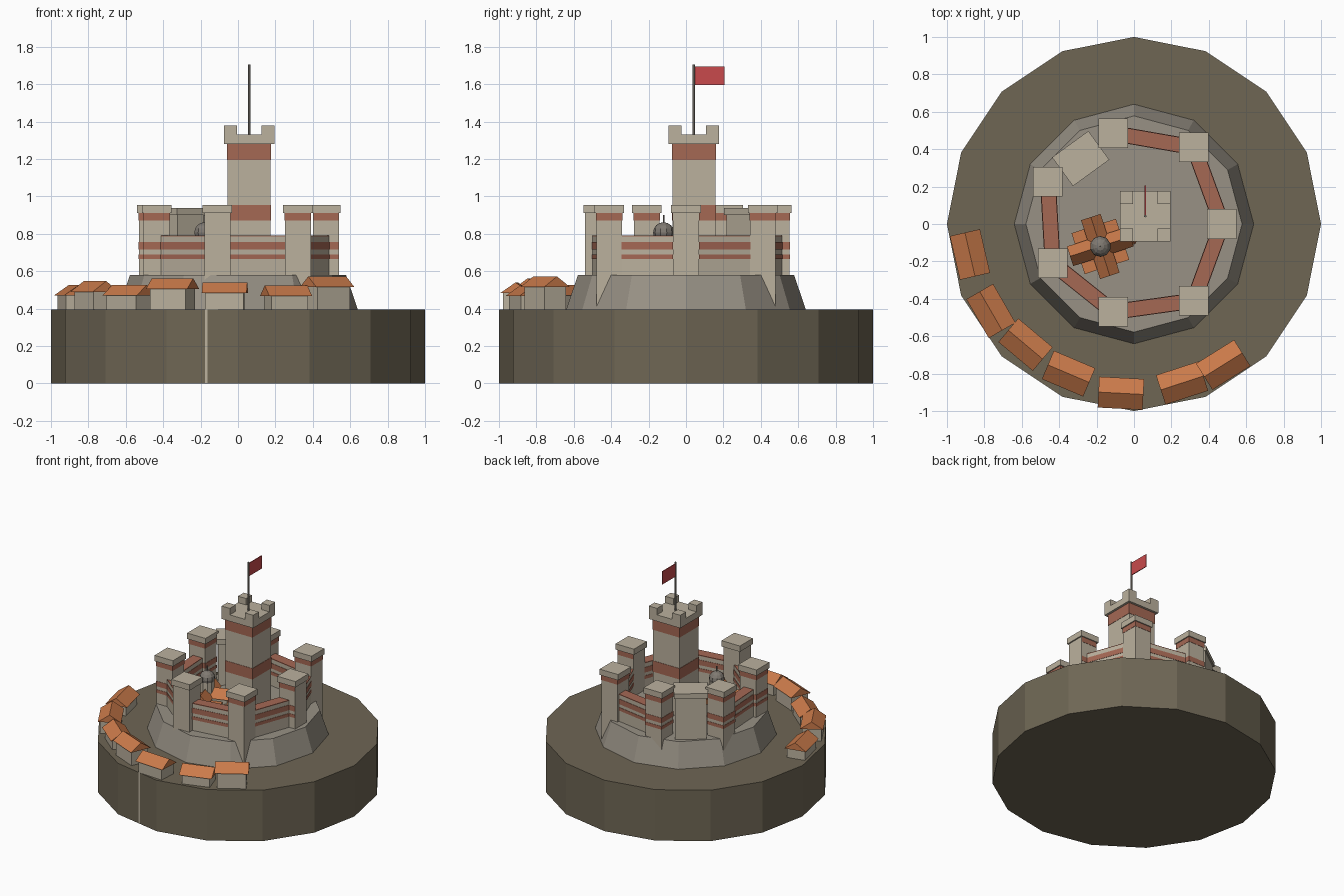
import bpy, bmesh, math
from mathutils import Matrix, Vector

old = bpy.data.objects.get("Cube")
if old:
    bpy.data.objects.remove(old, do_unlink=True)


def material(name, rgb):
    col = [((c / 255 + 0.055) / 1.055) ** 2.4 for c in rgb] + [1]
    m = bpy.data.materials.new(name)
    m.use_nodes = True
    m.diffuse_color = col
    m.node_tree.nodes["Principled BSDF"].inputs["Base Color"].default_value = col
    return m


EARTH = material("earth", (110, 102, 84))
STONE = material("pale_stone", (187, 177, 158))
ROCK = material("grey_rock", (152, 145, 133))
BRICK = material("red_brick", (165, 104, 84))
TILE = material("orange_tile", (202, 122, 74))
FLAG = material("red_cloth", (200, 74, 76))
LEAD = material("grey_lead", (128, 122, 114))


def finish(name, bm, mat):
    bmesh.ops.recalc_face_normals(bm, faces=bm.faces)
    me = bpy.data.meshes.new(name)
    bm.to_mesh(me)
    bm.free()
    me.materials.append(mat)
    ob = bpy.data.objects.new(name, me)
    bpy.context.collection.objects.link(ob)
    return ob


def box(name, x, y, z0, z1, sx, sy, mat, angle=0):
    bm = bmesh.new()
    bmesh.ops.create_cube(bm, size=1)
    place = Matrix.Translation((x, y, (z0 + z1) / 2)) @ Matrix.Rotation(angle, 4, 'Z')
    bm.transform(place @ Matrix.Diagonal((sx, sy, z1 - z0, 1)))
    return finish(name, bm, mat)


def cone(name, x, y, z0, z1, r0, r1, sides, mat):
    bm = bmesh.new()
    bmesh.ops.create_cone(bm, cap_ends=True, segments=sides, radius1=r0, radius2=r1, depth=z1 - z0)
    bm.transform(Matrix.Translation((x, y, (z0 + z1) / 2)))
    return finish(name, bm, mat)


def gable(name, x, y, eave, ridge, length, width, mat, angle):
    # triangular prism with the ridge along its length
    bm = bmesh.new()
    a, b = length / 2, width / 2
    ends = [[bm.verts.new((s * a, t * b, h)) for t, h in ((-1, eave), (1, eave), (0, ridge))]
            for s in (-1, 1)]
    for e in ends:
        bm.faces.new(e)
    for i in range(3):
        j = (i + 1) % 3
        bm.faces.new((ends[0][i], ends[0][j], ends[1][j], ends[1][i]))
    bm.transform(Matrix.Translation((x, y, 0)) @ Matrix.Rotation(angle, 4, 'Z'))
    return finish(name, bm, mat)


# Ground and sloped castle mound
cone("ground", 0, 0, 0, 0.395, 1, 1, 16, EARTH)
cone("castle_mound", 0, 0, 0.39, 0.58, 0.642, 0.578, 12, ROCK)

# Ring of towers; brick courses show on chosen faces
LOW = [(0.665, 0.69), (0.715, 0.755)]
TOP = [(0.87, 0.91)]
towers = [(0.47, 0), (0.32, 0.41), (-0.11, 0.485), (-0.46, 0.225),
          (-0.435, -0.21), (-0.11, -0.47), (0.32, -0.41)]
W = 0.138
for i, (x, y) in enumerate(towers):
    box("tower_body", x, y, 0.39, 0.91, W, W, STONE)
    box("tower_cap", x, y, 0.91, 0.955, 0.158, 0.158, STONE)
    courses = [] if i == 5 else TOP + (LOW if i in (0, 2, 3, 4) else [])
    for z0, z1 in courses:
        box("tower_course", x, y, z0, z1, W + (-0.004 if i == 0 else 0.004), W + 0.004, BRICK)

# Curtain walls between towers, leaving the gate side open
for i in range(7):
    if i == 2:
        continue
    a, b = Vector(towers[i]), Vector(towers[(i + 1) % 7])
    c, d = (a + b) / 2, b - a
    ang = math.atan2(d.y, d.x)
    box("curtain_wall", c.x, c.y, 0.5, 0.785, d.length, 0.08, STONE, ang)
    box("wall_walk", c.x, c.y, 0.785, 0.791, d.length, 0.08, BRICK, ang)
    for z0, z1 in LOW:
        box("wall_course", c.x, c.y, z0, z1, d.length, 0.085, BRICK, ang)

# Gatehouse
g = math.radians(36)
box("gatehouse_body", -0.285, 0.35, 0.4, 0.9, 0.22, 0.17, STONE, g)
box("gatehouse_cap", -0.285, 0.35, 0.9, 0.938, 0.24, 0.19, STONE, g)

# Keep with corner merlons
kx, ky = 0.06, 0.042
box("keep_body", kx, ky, 0.57, 1.28, 0.23, 0.23, STONE)
for z0, z1 in ((0.87, 0.955), (1.195, 1.28)):
    box("keep_course", kx, ky, z0, z1, 0.235, 0.235, BRICK)
box("keep_cap", kx, ky, 1.28, 1.33, 0.27, 0.27, STONE)
for sx in (-1, 1):
    for sy in (-1, 1):
        box("keep_merlon", kx + sx * 0.1, ky + sy * 0.1, 1.33, 1.38, 0.07, 0.07, STONE)
cone("flag_pole", kx, ky, 1.33, 1.705, 0.007, 0.007, 6, LEAD)
box("flag", kx, ky + 0.082, 1.595, 1.695, 0.006, 0.164, FLAG)

# Domed church inside the walls
cx, cy, ca = -0.18, -0.12, math.radians(18)
turn = Matrix.Rotation(ca, 2)
for name, length, width, extra in (("nave", 0.34, 0.11, 0), ("transept", 0.33, 0.11, math.pi / 2)):
    box(name, cx, cy, 0.57, 0.68, length - 0.02, width - 0.02, STONE, ca + extra)
    gable(name + "_roof", cx, cy, 0.675, 0.74, length, width, TILE, ca + extra)
for sx in (-1, 1):
    for sy in (-1, 1):
        p = turn @ Vector((sx * 0.085, sy * 0.075))
        box("side_chapel", cx + p.x, cy + p.y, 0.57, 0.64, 0.07, 0.07, STONE, ca)
        box("side_chapel_roof", cx + p.x, cy + p.y, 0.64, 0.655, 0.08, 0.08, TILE, ca)
p = turn @ Vector((0.16, 0))
cone("apse", cx + p.x, cy + p.y, 0.57, 0.64, 0.045, 0.045, 8, STONE)
cone("apse_roof", cx + p.x, cy + p.y, 0.64, 0.7, 0.05, 0.005, 8, TILE)
cone("dome_drum", cx, cy, 0.68, 0.805, 0.052, 0.052, 10, STONE)
bm = bmesh.new()
bmesh.ops.create_uvsphere(bm, u_segments=10, v_segments=8, radius=0.056)
bm.transform(Matrix.Translation((cx, cy, 0.806)))
finish("dome", bm, LEAD)
cone("dome_finial", cx, cy, 0.855, 0.9, 0.004, 0.004, 6, LEAD)

# Village houses along the rim: x, y, turn in degrees, eave height
houses = [(-0.877, -0.163, -77, 0.47), (-0.765, -0.465, -60, 0.49), (-0.58, -0.645, -40, 0.47),
          (-0.35, -0.8, -23, 0.505), (-0.07, -0.905, -3, 0.483), (0.257, -0.85, 18, 0.467),
          (0.477, -0.753, 32, 0.515)]
for x, y, deg, eave in houses:
    ang = math.radians(deg)
    box("house_walls", x, y, 0.003, eave + 0.004, 0.205, 0.135, STONE, ang)
    gable("house_roof", x, y, eave, eave + 0.057, 0.24, 0.165, TILE, ang)
